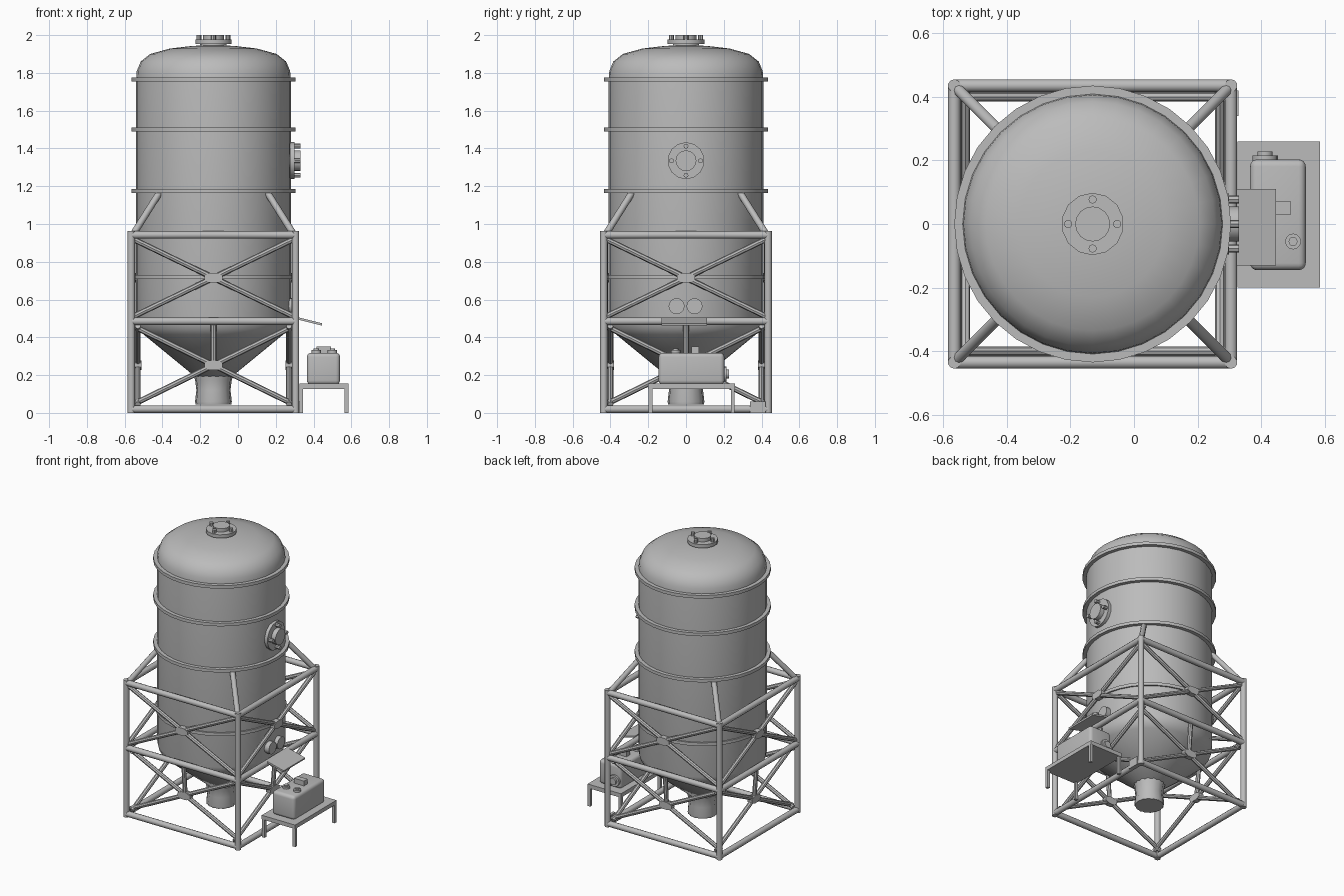
import bpy, bmesh, math
from mathutils import Vector, Matrix

cube = bpy.data.objects.get("Cube")
if cube:
    bpy.data.objects.remove(cube, do_unlink=True)

CX = -0.13      # tank and frame axis
HALF = 0.435    # axis to post centre

grey = bpy.data.materials.new("painted_steel_grey")
grey.use_nodes = True
grey.diffuse_color = (0.5, 0.5, 0.5, 1)
grey.node_tree.nodes["Principled BSDF"].inputs["Base Color"].default_value = (0.5, 0.5, 0.5, 1)


def finish(name, bm, angle=40):
    bmesh.ops.recalc_face_normals(bm, faces=bm.faces)
    mesh = bpy.data.meshes.new(name)
    bm.to_mesh(mesh)
    bm.free()
    mesh.materials.append(grey)
    ob = bpy.data.objects.new(name, mesh)
    bpy.context.collection.objects.link(ob)
    bpy.ops.object.select_all(action='DESELECT')
    ob.select_set(True)
    bpy.context.view_layer.objects.active = ob
    bpy.ops.object.shade_smooth_by_angle(angle=math.radians(angle))
    return ob


def add_rod(bm, a, b, r, segs=10):
    a, b = Vector(a), Vector(b)
    d = b - a
    m = Matrix.Translation((a + b) / 2) @ d.to_track_quat('Z', 'Y').to_matrix().to_4x4()
    bmesh.ops.create_cone(bm, cap_ends=True, segments=segs, radius1=r, radius2=r,
                          depth=d.length, matrix=m)


def rod(name, a, b, r, segs=10):
    bm = bmesh.new()
    add_rod(bm, a, b, r, segs)
    return finish(name, bm)


def box(name, lo, hi, bevel=0, segs=1, tilt=0):
    lo, hi = Vector(lo), Vector(hi)
    bm = bmesh.new()
    m = (Matrix.Translation((lo + hi) / 2) @ Matrix.Rotation(tilt, 4, 'Y')
         @ Matrix.Diagonal((*(hi - lo), 1)))
    bmesh.ops.create_cube(bm, size=1, matrix=m)
    if bevel:
        bmesh.ops.bevel(bm, geom=bm.edges[:], offset=bevel, segments=segs,
                        profile=0.5, affect='EDGES')
    return finish(name, bm)


def lathe(name, profile, segs=32, angle=40):
    bm = bmesh.new()
    verts = [bm.verts.new((CX + r, 0, z)) for r, z in profile]
    edges = [bm.edges.new(p) for p in zip(verts, verts[1:])]
    bmesh.ops.spin(bm, geom=verts + edges, cent=(CX, 0, 0), axis=(0, 0, 1),
                   angle=math.tau, steps=segs, use_duplicate=False)
    bmesh.ops.remove_doubles(bm, verts=bm.verts, dist=1e-4)
    return finish(name, bm, angle)


# Tank: hopper cone, straight shell and domed lid in one turned profile
lathe("tank_shell", [(0, 0.19), (0.095, 0.19), (0.37, 0.415), (0.4, 0.445), (0.41, 0.485),
                     (0.41, 1.76), (0.406, 1.81), (0.385, 1.86), (0.335, 1.9),
                     (0.23, 1.929), (0.11, 1.943), (0, 1.947)])
for i, (z, r) in enumerate([(0.72, 0.42), (1.175, 0.435), (1.5, 0.435), (1.765, 0.435)]):
    lathe(f"tank_ring_{i + 1}", [(0.4, z - 0.011), (r, z - 0.011), (r, z + 0.011), (0.4, z + 0.011)])

# Discharge spout with shallow flutes
spout = lathe("discharge_spout", [(0, 0.045), (0.092, 0.045), (0.095, 0.06), (0.088, 0.12),
                                  (0.094, 0.17), (0.105, 0.215)])
for v in spout.data.vertices:
    t = math.atan2(v.co.y, v.co.x - CX)
    s = 1 + 0.025 * math.cos(16 * t)
    v.co.x = CX + (v.co.x - CX) * s
    v.co.y *= s


# Bolted ports on the lid and on the side
def port(name, base, axis, neck, flange, top):
    base, axis = Vector(base), Vector(axis)
    bm = bmesh.new()
    add_rod(bm, base - axis * 0.03, base + axis * neck, 0.07, 16)
    add_rod(bm, base + axis * neck, base + axis * flange, 0.098, 14)
    add_rod(bm, base + axis * flange, base + axis * top, 0.055, 16)
    side = Vector((0, 1, 0))
    for k in range(4):
        p = base + Matrix.Rotation(k * math.pi / 2, 3, axis) @ side * 0.077
        add_rod(bm, p + axis * neck, p + axis * top, 0.013, 8)
    finish(name, bm)


port("lid_port", (CX, 0, 1.94), (0, 0, 1), 0.012, 0.036, 0.06)
port("side_port", (0.27, 0, 1.335), (1, 0, 0), 0.005, 0.028, 0.06)

# Support frame: posts and three rings of beams
corners = [(CX + sx * HALF, sy * HALF) for sx, sy in [(-1, -1), (1, -1), (1, 1), (-1, 1)]]
levels = [0.02, 0.485, 0.942]
bm = bmesh.new()
for i, (x, y) in enumerate(corners):
    add_rod(bm, (x, y, 0), (x, y, 0.962), 0.02)
    nx, ny = corners[(i + 1) % 4]
    for z in levels:
        add_rod(bm, (x, y, z), (nx, ny, z), 0.02)
finish("support_frame", bm)

# Cross braces, gusset plates and struts, repeated on the four sides
for k, side in enumerate(["front", "right", "back", "left"]):
    turn = Matrix.Translation((CX, 0, 0)) @ Matrix.Rotation(k * math.pi / 2, 4, 'Z')
    bm = bmesh.new()
    for lo, hi, off in [(0.045, 0.46, -0.4), (0.51, 0.92, -0.428)]:
        mid = (lo + hi) / 2
        for s in (-1, 1):
            add_rod(bm, (-s * 0.425, off, lo), (s * 0.425, off, hi), 0.015, 8)
        plate = (Matrix.Translation((0, off, mid)) @ Matrix.Diagonal((0.052, 1, 0.028, 1))
                 @ Matrix.Rotation(math.pi / 2, 4, 'X') @ Matrix.Rotation(math.pi / 8, 4, 'Z'))
        bmesh.ops.create_cone(bm, cap_ends=True, segments=8, radius1=1, radius2=1,
                              depth=0.036, matrix=plate)
    add_rod(bm, (0, -0.4, 0.25), (0, -0.42, 0.485), 0.015, 8)
    # Strut from the frame corner up to the shell
    add_rod(bm, (-0.425, -0.425, 0.945), (-0.28, -0.28, 1.175), 0.018)
    bm.transform(turn)
    finish(f"{side}_bracing", bm)

# Small plate at the foot of the rear post
box("foot_plate", (0.31, 0.34, 0), (0.329, 0.42, 0.06))

# Gauges and sloping hood on the right side
for name, y in (("gauge_front", -0.05), ("gauge_back", 0.045)):
    rod(name, (0.25, y, 0.565), (0.305, y, 0.565), 0.042, 20)
box("hood", (0.317, -0.13, 0.478), (0.447, 0.11, 0.49), tilt=math.radians(14))

# Pump table
box("table_top", (0.325, -0.2, 0.127), (0.585, 0.26, 0.155))
for i, x in enumerate((0.335, 0.575)):
    for j, y in enumerate((-0.188, 0.248)):
        box(f"table_leg_{i * 2 + j + 1}", (x - 0.01, y - 0.01, 0), (x + 0.01, y + 0.01, 0.13))

# Pump unit with end cap and fittings
box("pump_body", (0.365, -0.145, 0.15), (0.54, 0.203, 0.318), bevel=0.022, segs=4)
rod("pump_end_cap", (0.412, 0.195, 0.205), (0.412, 0.215, 0.205), 0.04, 16)
rod("pump_end_boss", (0.412, 0.21, 0.205), (0.412, 0.228, 0.205), 0.024, 16)
for name, x in (("fill_cap_inner", 0.415), ("fill_cap_outer", 0.5)):
    rod(name, (x, -0.055, 0.3), (x, -0.055, 0.332), 0.025, 12)
    rod(name + "_knob", (x, -0.055, 0.33), (x, -0.055, 0.34), 0.014, 12)
box("pump_terminal_box", (0.415, 0.03, 0.31), (0.493, 0.07, 0.352))
